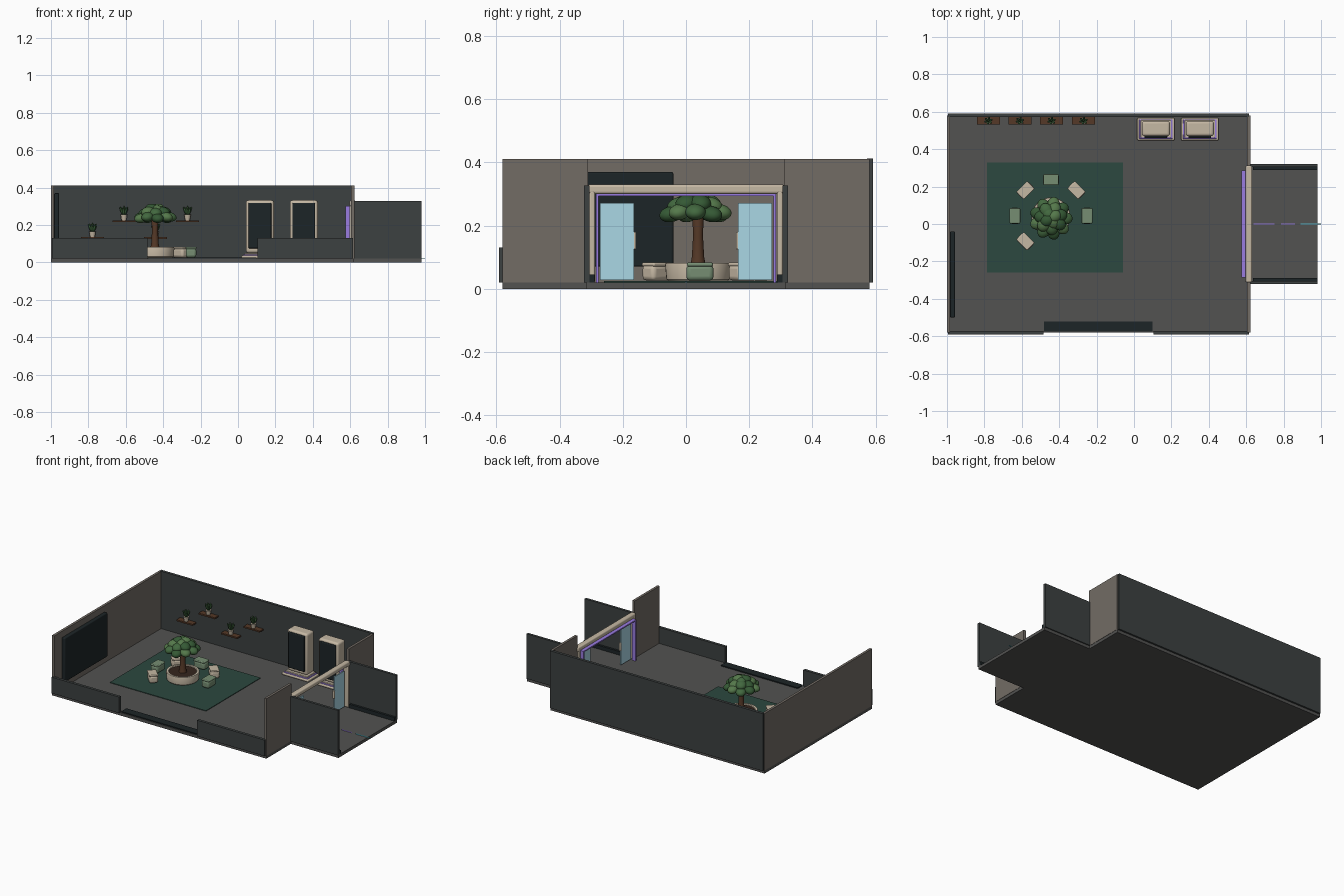
import bpy, math

if "Cube" in bpy.data.objects:
    bpy.data.objects.remove(bpy.data.objects["Cube"])

mats = {}
COL = dict(wall=(.045, .052, .052), taupe=(.17, .15, .13), floor=(.085, .085, .082),
           dark=(.012, .018, .02), rug=(.025, .065, .05), beige=(.56, .48, .37),
           purple=(.32, .2, .75), glass=(.40, .68, .78), cyan=(.1, .5, .6),
           sage=(.18, .27, .17), bark=(.09, .04, .02), soil=(.035, .018, .012),
           leaf_dark=(.035, .10, .035), leaf=(.055, .14, .05), leaf_light=(.09, .19, .07))


def paint(ob, col):
    if col not in mats:
        mats[col] = bpy.data.materials.new(col)
        mats[col].diffuse_color = (*COL[col], 1)
    ob.data.materials.append(mats[col])
    return ob


def smooth(ob):
    bpy.context.view_layer.objects.active = ob
    bpy.ops.object.shade_smooth_by_angle(angle=math.radians(35))


def box(name, x0, x1, y0, y1, z0, z1, col, bevel=0, rot=0, seg=3):
    bpy.ops.mesh.primitive_cube_add(size=1, location=((x0+x1)/2, (y0+y1)/2, (z0+z1)/2))
    ob = bpy.context.object
    ob.name = name
    ob.scale = (x1-x0, y1-y0, z1-z0)
    bpy.ops.object.transform_apply(location=False, rotation=False, scale=True)
    ob.rotation_euler.z = rot
    if bevel:
        m = ob.modifiers.new("round", 'BEVEL')
        m.width, m.segments = bevel, seg
        smooth(ob)
    return paint(ob, col)


def lathe(name, x, y, profile, col, n=32):
    verts = [(r*math.cos(2*math.pi*i/n), r*math.sin(2*math.pi*i/n), z)
             for r, z in profile for i in range(n)]
    k = len(profile)
    faces = [(j*n+i, j*n+(i+1) % n, (j+1)*n+(i+1) % n, (j+1)*n+i)
             for j in range(k-1) for i in range(n)]
    faces += [tuple(reversed(range(n))), tuple(range((k-1)*n, k*n))]
    me = bpy.data.meshes.new(name)
    me.from_pydata(verts, [], faces)
    ob = bpy.data.objects.new(name, me)
    bpy.context.collection.objects.link(ob)
    ob.location = (x, y, 0)
    ob.select_set(True)
    smooth(ob)
    return paint(ob, col)


def blob(name, loc, scale, col, rot=(0, 0, 0)):
    bpy.ops.mesh.primitive_ico_sphere_add(subdivisions=3, radius=1, location=loc, rotation=rot)
    ob = bpy.context.object
    ob.name, ob.scale = name, scale
    bpy.ops.object.shade_smooth()
    return paint(ob, col)


# room shell
box("room_floor", -1, .62, -.58, .58, 0, .02, "floor")
box("back_wall", -.995, .615, .573, .592, .02, .412, "wall")
box("left_wall", -1, -.983, -.58, .58, .02, .41, "taupe")
box("front_low_wall_left", -.995, -.485, -.592, -.573, .02, .13, "wall")
box("front_low_wall_right", .105, .615, -.592, -.573, .02, .13, "wall")
box("front_threshold", -.48, .1, -.575, -.52, .02, .027, "dark")
for s, side in ((-1, "front"), (1, "rear")):
    a, b = sorted((s*.31, s*.58))
    box("right_wall_"+side, .605, .622, a, b, .02, .41, "taupe")

# wall screen
box("wall_screen", -.983, -.957, -.5, -.04, .07, .37, "dark", .006)

# corridor
box("corridor_floor", .62, .98, -.315, .315, 0, .02, "floor")
for s, side in ((-1, "front"), (1, "rear")):
    a, b = sorted((s*.305, s*.322))
    box("corridor_wall_"+side, .622, .98, a, b, .02, .327, "wall")
    a, b = sorted((s*.29, s*.305))
    box("corridor_skirting_"+side, .635, .98, a, b, .02, .045, "dark")
for i, (x0, x1, c) in enumerate(((.64, .75, "purple"), (.785, .86, "purple"), (.89, 1, "cyan"))):
    box(f"guide_strip_{i}", x0, x1, -.003, .003, .02, .023, c)

# doorway frame and sliding glass
box("door_lintel", .595, .632, -.312, .312, .3, .33, "beige", .008)
box("door_glow_top", .575, .6, -.283, .283, .293, .301, "purple")
for s, side in ((-1, "front"), (1, "rear")):
    a, b = sorted((s*.288, s*.306))
    box("door_post_"+side, .595, .632, a, b, .02, .31, "beige", .005)
    a, b = sorted((s*.276, s*.285))
    box("door_glow_"+side, .575, .6, a, b, .02, .3, "purple")
    a, b = sorted((s*.165, s*.272))
    box("door_glass_"+side, .606, .614, a, b, .028, .272, "glass")
    a, b = sorted((s*.158, s*.165))
    box("door_handle_"+side, .602, .618, a, b, .125, .18, "beige", .002)

# rug, planter and tree
box("rug", -.787, -.06, -.26, .33, .02, .024, "rug")
TX, TY = -.444, .038
lathe("planter", TX, TY, [(.093, .024), (.1, .03), (.104, .075), (.102, .081), (.088, .081), (.085, .072)], "beige", 40)
lathe("planter_soil", TX, TY, [(.086, .068), (.086, .075)], "soil")
lathe("tree_trunk", TX, TY, [(.026, .07), (.02, .1), (.016, .17), (.019, .24), (.014, .27)], "bark", 14)
leafs = ("leaf", "leaf_dark", "leaf_light")
rings = ((9, .078, .243, .038, .025, 0), (7, .05, .27, .04, .027, .3), (4, .024, .288, .036, .025, .5))
for k, (n, r, z, w, h, off) in enumerate(rings):
    for i in range(n):
        a = 2*math.pi*i/n + off
        blob(f"foliage_{k}_{i}", (TX+r*math.cos(a), TY-.008+r*math.sin(a), z-.007*(i % 2)),
             (w, w*.85, h), leafs[(i+k) % 3], (0, .2, a))
blob("foliage_core", (TX, TY, .255), (.06, .06, .03), "leaf_dark")

# stools around the planter
for i in range(6):
    a = math.pi*i/4
    x, y = TX + .193*math.cos(a), TY + .006 + .193*math.sin(a)
    if i == 5:
        a = 5*math.pi/4
    c = "beige" if i % 2 else "sage"
    box(f"stool_body_{i}", x-.028, x+.028, y-.043, y+.043, .026, .076, c, .013, a)
    box(f"stool_cushion_{i}", x-.029, x+.029, y-.041, y+.041, .071, .083, c, .005, a)

# shelves with potted plants
for i, (x, z) in enumerate(((-.778, .125), (-.61, .215), (-.441, .125), (-.27, .215))):
    box(f"shelf_{i}", x-.061, x+.061, .533, .573, z, z+.01, "bark")
    z += .01
    lathe(f"pot_{i}", x, .552, [(.013, z), (.018, z+.03), (.015, z+.03)], "beige", 20)
    for j in range(6):
        a = j*math.pi/3 + .3
        blob(f"plant_leaf_{i}_{j}", (x+.013*math.cos(a), .552+.011*math.sin(a), z+.048),
             (.006, .006, .024), leafs[j % 2], (0, .4, a))
    blob(f"plant_leaf_{i}_mid", (x, .552, z+.052), (.006, .006, .025), "leaf")

# display kiosks on stepped bases
for i, x in enumerate((.117, .352)):
    box(f"kiosk_base_{i}", x-.1, x+.1, .447, .567, .02, .036, "beige", .006)
    box(f"kiosk_glow_{i}", x-.09, x+.09, .455, .56, .03, .041, "purple", .003)
    box(f"kiosk_plinth_{i}", x-.082, x+.082, .462, .555, .036, .05, "beige", .004)
    box(f"kiosk_body_{i}", x-.075, x+.075, .47, .55, .05, .332, "beige", .014, seg=4)
    box(f"kiosk_screen_{i}", x-.061, x+.061, .459, .48, .075, .318, "dark", .005)

for m in bpy.data.materials:
    if m.users and not m.is_grease_pencil:
        m.use_nodes = True
        m.node_tree.nodes["Principled BSDF"].inputs["Base Color"].default_value = m.diffuse_color
